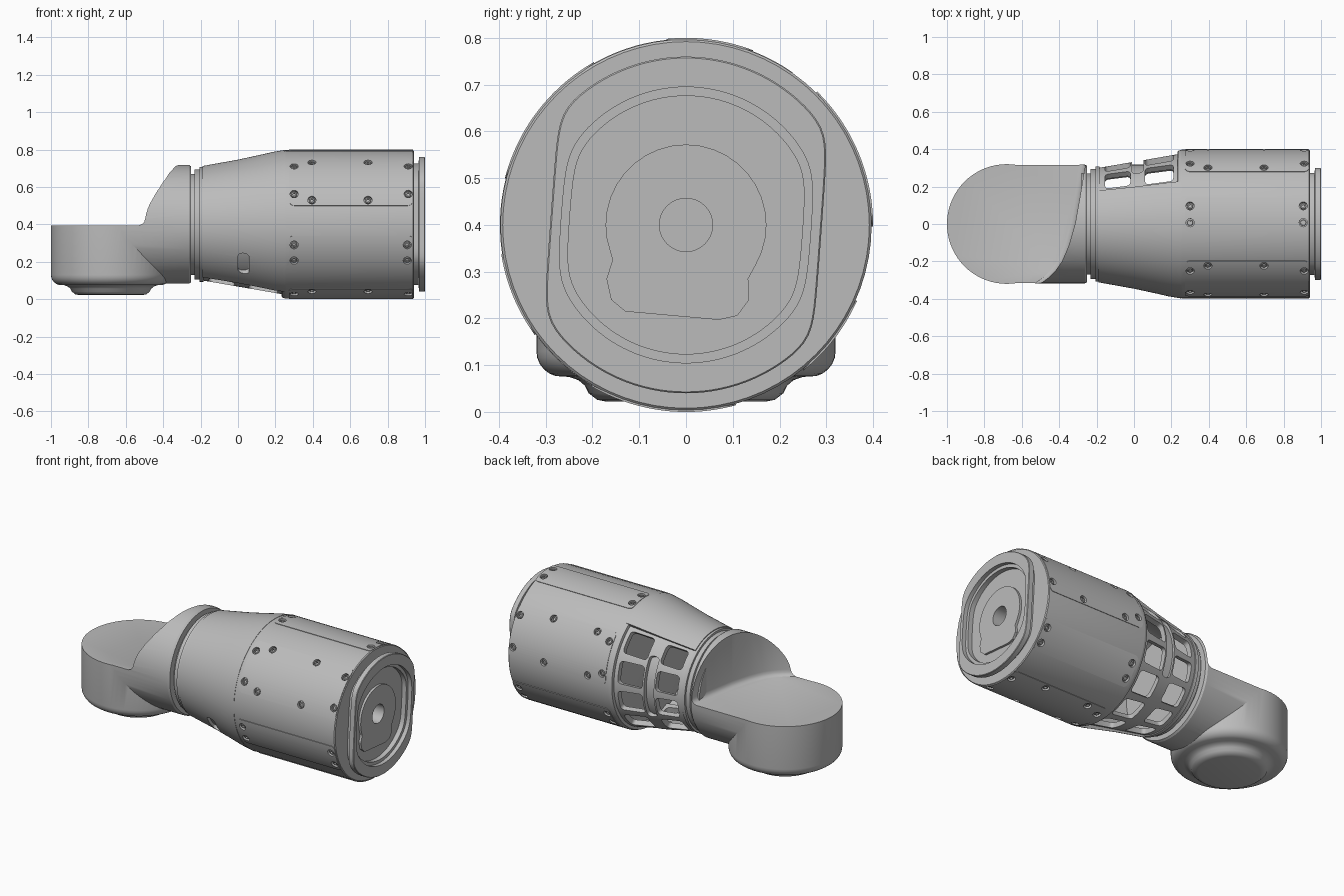
import bpy, bmesh
from math import sin, cos, pi, radians, sqrt
from mathutils import Vector

cube = bpy.data.objects.get("Cube")
if cube:
    bpy.data.objects.remove(cube, do_unlink=True)

AXIS = 0.4  # height of the long axis

grey = bpy.data.materials.new("satin grey metal")
grey.use_nodes = True
grey.diffuse_color = (0.5, 0.5, 0.5, 1)
grey.node_tree.nodes["Principled BSDF"].inputs["Base Color"].default_value = (0.5, 0.5, 0.5, 1)


def polar(x, r, deg):
    """Point around the long axis; zero degrees is the back, ninety the top."""
    a = radians(deg)
    return Vector((x, r * cos(a), AXIS + r * sin(a)))


def loft(bm, rings, loop=False):
    rows = [[bm.verts.new(p) for p in ring] for ring in rings]
    n = len(rows[0])
    for k in range(len(rows) if loop else len(rows) - 1):
        a, b = rows[k], rows[(k + 1) % len(rows)]
        for i in range(n):
            j = (i + 1) % n
            bm.faces.new((a[i], a[j], b[j], b[i]))
    if not loop:
        bm.faces.new(rows[0])
        bm.faces.new(rows[-1])


def build(name, *lofts, loop=False):
    bm = bmesh.new()
    for rings in lofts:
        loft(bm, rings, loop)
    bmesh.ops.recalc_face_normals(bm, faces=bm.faces)
    mesh = bpy.data.meshes.new(name)
    bm.to_mesh(mesh)
    bm.free()
    mesh.materials.append(grey)
    obj = bpy.data.objects.new(name, mesh)
    bpy.context.collection.objects.link(obj)
    return obj


def activate(obj):
    bpy.ops.object.select_all(action='DESELECT')
    obj.select_set(True)
    bpy.context.view_layer.objects.active = obj


def combine(obj, tool, operation='DIFFERENCE'):
    activate(obj)
    mod = obj.modifiers.new("combine", 'BOOLEAN')
    mod.object, mod.operation, mod.solver = tool, operation, 'EXACT'
    bpy.ops.object.modifier_apply(modifier=mod.name)


def discard(*tools):
    for tool in tools:
        bpy.data.objects.remove(tool, do_unlink=True)


def turned(profile, n=72):
    """Rings along the long axis from (x, radius) pairs."""
    return [[polar(x, r, 360 * i / n) for i in range(n)] for x, r in profile]


def sector(profile, wall, a0, a1, n=40):
    """Part of a hollow turned shell between two angles."""
    section = profile + [(x, r - wall) for x, r in reversed(profile)]
    return [[polar(x, r, a0 + (a1 - a0) * k / n) for x, r in section] for k in range(n + 1)]


def plate(x0, x1, a0, a1, ri, ro, c, n=28):
    """Curved plate with rounded corners."""
    rings = []
    for k in range(n + 1):
        t = (1 - cos(pi * k / n)) / 2
        d = min(t, 1 - t) * radians(a1 - a0) * ro
        s = c - sqrt(c * c - (c - d) ** 2) if d < c else 0
        rings.append([polar(x, r, a0 + (a1 - a0) * t)
                      for x, r in ((x0 + s, ro), (x1 - s, ro), (x1 - s, ri), (x0 + s, ri))])
    return rings


def radial(x, deg, steps, n=16):
    """Round peg pointing out of the axis, from (peg radius, distance) pairs."""
    a = radians(deg)
    tangent = Vector((0, -sin(a), cos(a)))
    return [[polar(x, d, deg) + Vector((r * cos(2 * pi * i / n), 0, 0)) + tangent * r * sin(2 * pi * i / n)
             for i in range(n)] for r, d in steps]


def window(x0, x1, deg, half, c=0.02):
    """Rounded rectangular prism pointing out of the axis."""
    a = radians(deg)
    tangent = Vector((0, -sin(a), cos(a)))
    mid, w = (x0 + x1) / 2, (x1 - x0) / 2
    outline = []
    for q, (sx, sy) in enumerate(((1, 1), (-1, 1), (-1, -1), (1, -1))):
        for k in range(5):
            b = pi / 2 * (q + k / 4)
            outline.append((sx * (w - c) + c * cos(b), sy * (half - c) + c * sin(b)))
    return [[polar(mid, d, deg) + Vector((u, 0, 0)) + tangent * v for u, v in outline]
            for d in (0.2, 0.5)]


# Elbow: upright cup with a rounded bottom and a low round foot
def upright(profile, n=72):
    return [[Vector((-0.68 + r * cos(2 * pi * i / n), r * sin(2 * pi * i / n), z))
             for i in range(n)] for z, r in profile]

foot = [(0.022, 0.17), (0.026, 0.19), (0.04, 0.208), (0.056, 0.216), (0.068, 0.23), (0.075, 0.25)]
rounding = [(0.13 - 0.055 * cos(t * pi / 12), 0.265 + 0.055 * sin(t * pi / 12)) for t in range(1, 7)]
elbow = build("elbow", upright(foot + rounding + [(0.45, 0.32)]))
tube = build("tube_helper", turned([(-0.68, 0.317), (-0.262, 0.317), (-0.25, 0.31)]))
combine(elbow, tube, 'UNION')

# Curved upright wall behind the flat seat of the elbow
wall = [(-0.235, 0.5), (-0.26, 0.32), (-0.288, 0.15), (-0.315, 0), (-0.35, -0.12),
        (-0.385, -0.2), (-0.42, -0.25), (-0.455, -0.285), (-0.495, -0.315), (-0.6, -0.36), (-0.75, -0.5)]
back = [(-1.2, -0.5), (-1.2, 0.5)]
cutter = build("seat_helper", [[Vector((x - s, y, z)) for x, y in wall] + [Vector((x, y, z)) for x, y in back]
                               for z, s in ((0.395, 0.03), (0.402, 0.013), (0.414, 0.003), (0.43, 0), (0.9, 0))])
combine(elbow, cutter)
discard(tube, cutter)

# Stepped neck between elbow and cone
neck = build("neck", turned([(-0.28, 0.27), (-0.232, 0.27), (-0.232, 0.294), (-0.205, 0.294),
                             (-0.205, 0.307), (-0.184, 0.307)]))

# Solid side of the cone, with an oval pocket at the lower front
cone_profile = [(-0.19, 0.312), (0, 0.346), (0.12, 0.372), (0.19, 0.388), (0.25, 0.398)]
cone = build("cone_cover", sector(cone_profile, 0.03, 55, 245, 60))
pocket = build("pocket_helper", plate(0, 0.06, 206, 228, 0.328, 0.45, 0.028))
combine(cone, pocket)

# Open lattice side of the cone
lattice = build("cone_lattice", sector([(-0.19, 0.3), (0.02, 0.336), (0.25, 0.376)], 0.032, -115, 55, 60))
windows = []
for k in range(6):
    deg = 41 - 28 * k
    windows += [window(-0.155, -0.02, deg, 0.058), window(0.06, 0.21, deg, 0.066)]
cutter = build("window_helper", *windows)
combine(lattice, cutter)
trough = build("trough_helper", plate(-0.01, 0.05, -30, 36, 0.317, 0.45, 0.028))
combine(lattice, trough)
discard(pocket, cutter, trough)

# Drum housing with its collar
housing = build("housing", turned([(0.232, 0.38), (0.235, 0.39), (0.25, 0.396), (0.255, 0.397),
                                   (0.935, 0.397), (0.94, 0.392)]))

# Alternating narrow and wide cover plates with recessed screws
covers, spots = [], []
for k in range(3):
    narrow, wide = 82.5 + 120 * k, 142.5 + 120 * k
    covers.append(plate(0.272, 0.936, narrow - 13.5, narrow + 13.5, 0.39, 0.4, 0.022))
    covers.append(plate(0.272, 0.936, wide - 23, wide + 23, 0.39, 0.4, 0.03))
    for side in (-1, 1):
        spots += [(x, narrow + 6.5 * side) for x in (0.3, 0.905)]
        spots += [(x, wide + 13.5 * side) for x in (0.3, 0.91)]
        spots += [(x, wide + 18.5 * side) for x in (0.395, 0.695)]
cover_plates = build("cover_plates", *covers)
cutter = build("screw_hole_helper", *[radial(x, a, [(0.022, 0.382), (0.022, 0.43)]) for x, a in spots])
combine(housing, cutter)
combine(cover_plates, cutter)
discard(cutter)
screws = build("screws", *[radial(x, a, [(0.016, 0.378), (0.016, 0.391), (0.014, 0.394),
                                         (0.008, 0.394), (0.008, 0.386)]) for x, a in spots])


# End flange: round outline with two slightly tilted flats
def flatted(x, r, flat, n=120):
    ring = []
    for i in range(n):
        a = 360 * i / n
        c = abs(cos(radians(a + 4.2)))
        ring.append(polar(x, (r ** -24 + (c / flat) ** 24) ** (-1 / 24), a))
    return ring

flange = build("end_flange", [flatted(*s) for s in (
    (0.92, 0.325, 0.265), (0.965, 0.325, 0.265), (0.968, 0.36, 0.29), (0.997, 0.36, 0.29),
    (1, 0.357, 0.287), (1, 0.295, 0.268), (0.975, 0.295, 0.268), (0.975, 0.276, 0.25),
    (0.946, 0.276, 0.25))])

# Inner plate with a squared lower lobe
lobe = [(-0.157, 0.325), (-0.17, 0.285), (-0.16, 0.24), (-0.13, 0.215), (0.07, 0.197),
        (0.11, 0.206), (0.135, 0.24), (0.133, 0.285)]
shape = [(0.172 * cos(radians(a)), AXIS + 0.172 * sin(radians(a))) for a in range(-30, 201, 10)] + lobe
inner_plate = build("inner_plate", [[Vector((x, y, z)) for y, z in shape] for x in (0.94, 0.96)])

# Central bore through the end
bore = build("bore_helper", turned([(0.86, 0.057), (1.1, 0.057)], 32))
for part in (inner_plate, flange, housing):
    combine(part, bore)
discard(bore)

# Smooth the round surfaces, keep the edges crisp
for part in (elbow, neck, cone, lattice, housing, cover_plates, screws, flange, inner_plate):
    activate(part)
    bpy.ops.object.shade_smooth_by_angle(angle=radians(30))
